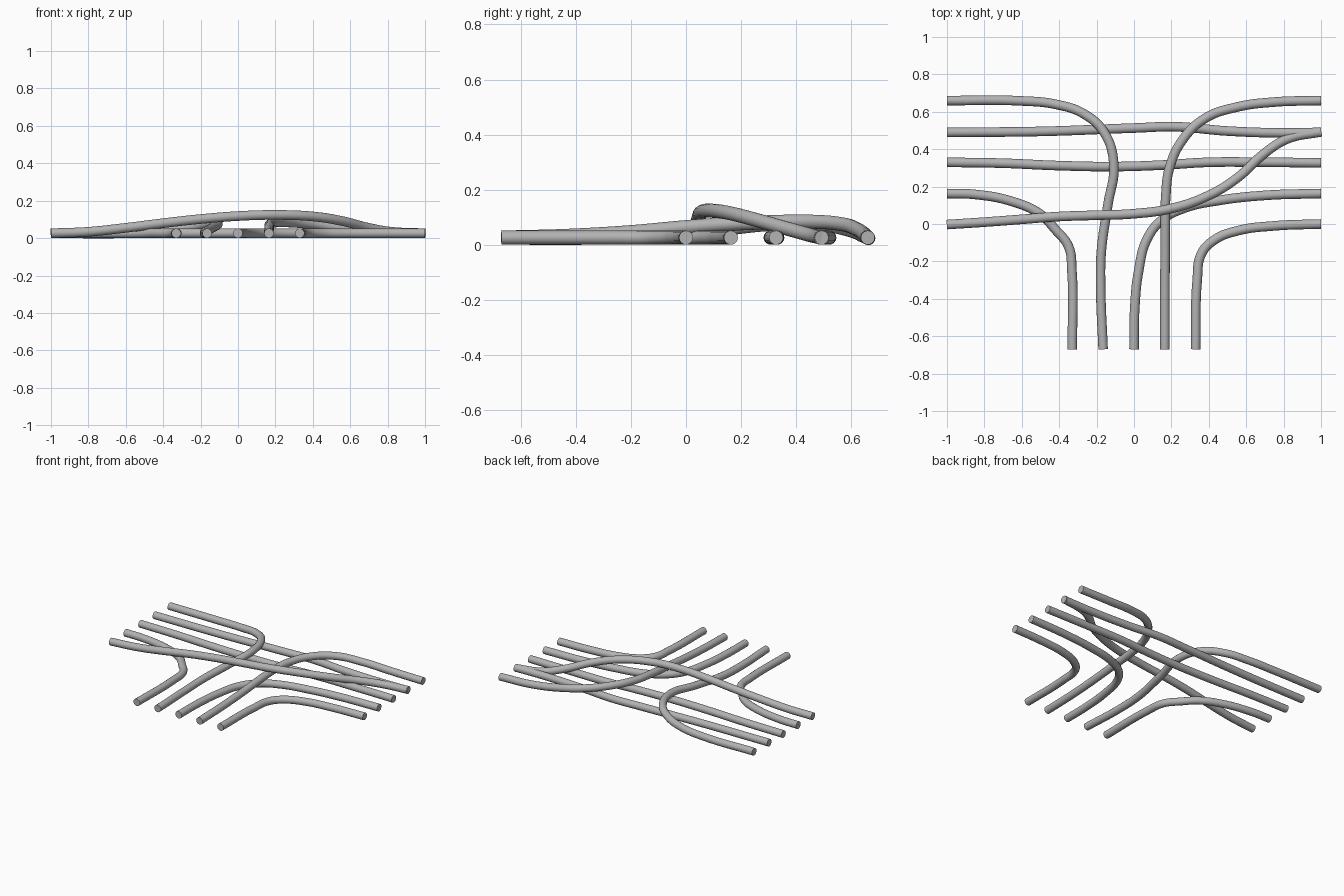
import bpy

if "Cube" in bpy.data.objects:
    bpy.data.objects.remove(bpy.data.objects["Cube"])

R = 0.0255   # tube radius
Z = 0.026    # resting height of the tube centres

mat = bpy.data.materials.new("grey")
mat.diffuse_color = (0.45, 0.45, 0.45, 1)
mat.use_nodes = True
mat.node_tree.nodes["Principled BSDF"].inputs["Base Color"].default_value = mat.diffuse_color


def tube(name, pts):
    """Round capped tube along a smooth path; points are (x, y) or (x, y, z)."""
    cu = bpy.data.curves.new(name, 'CURVE')
    cu.dimensions = '3D'
    cu.resolution_u = 8
    cu.bevel_depth = R
    cu.bevel_resolution = 6
    cu.use_fill_caps = True
    sp = cu.splines.new('BEZIER')
    sp.bezier_points.add(len(pts) - 1)
    for bp, p in zip(sp.bezier_points, pts):
        bp.co = (p[0], p[1], p[2] if len(p) > 2 else Z)
        bp.handle_left_type = bp.handle_right_type = 'AUTO'
    ob = bpy.data.objects.new(name, cu)
    bpy.context.collection.objects.link(ob)
    cu.materials.append(mat)
    bpy.ops.object.select_all(action='DESELECT')
    ob.select_set(True)
    bpy.context.view_layer.objects.active = ob
    bpy.ops.object.convert(target='MESH')
    bpy.ops.object.shade_smooth_by_angle()


# straight tubes running left to right
tube("through_tube_back", [(-1, .49), (-.5, .495), (0, .513), (.22, .52),
                           (.5, .497), (.8, .487), (1, .49)])
tube("through_tube_middle", [(-1, .33), (-.7, .325), (-.4, .312), (-.1, .307),
                             (.15, .315), (.4, .33), (.7, .33), (1, .327)])

# tube that arches over all others
tube("overpass_tube", [(-1, -.003), (-.8, .01, .034), (-.6, .025, .055),
                       (-.4, .04, .08), (-.2, .047, .102), (0, .055, .118),
                       (.2, .083, .124), (.4, .153, .116), (.55, .245, .093),
                       (.7, .38, .055), (.82, .455, .034), (1, .493)])

# left turning tubes
tube("left_inner_bend", [(-1, .163), (-.85, .158), (-.65, .12), (-.5, .052),
                         (-.42, -.03), (-.35, -.12), (-.332, -.25), (-.33, -.67)])
tube("left_outer_bend", [(-1, .66), (-.6, .658), (-.42, .64, .035), (-.27, .59, .055),
                         (-.16, .49, .074), (-.108, .32, .076), (-.14, .1, .054),
                         (-.175, -.15, .034), (-.178, -.35), (-.165, -.67)])

# right turning tubes
tube("right_inner_bend", [(1, 0), (.75, -.01), (.55, -.037), (.43, -.085),
                          (.36, -.16), (.338, -.3), (.33, -.67)])
tube("right_middle_bend", [(1, .163), (.7, .153), (.45, .125), (.27, .085),
                           (.15, .022), (.07, -.08), (.025, -.25), (.004, -.45), (0, -.67)])
tube("right_outer_bend", [(1, .66), (.75, .652, .034), (.55, .625, .054),
                          (.38, .565, .075), (.26, .45, .084), (.19, .3, .082),
                          (.17, .15, .075), (.167, 0, .064), (.166, -.2, .046),
                          (.165, -.42, .033), (.165, -.67)])
